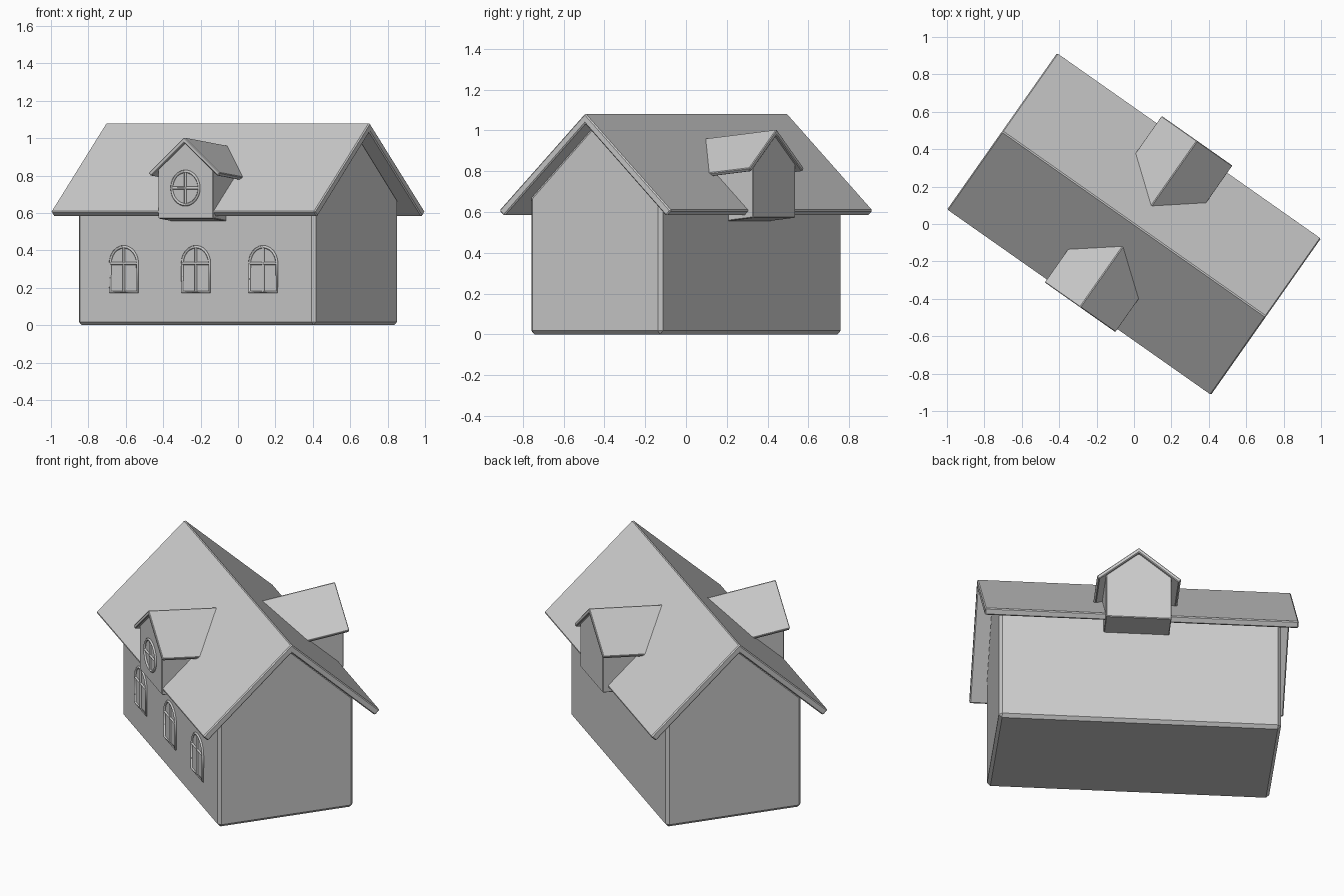
import bpy, bmesh
from math import sin, cos, pi, radians
from mathutils import Matrix, Vector

if "Cube" in bpy.data.objects:
    bpy.data.objects.remove(bpy.data.objects["Cube"])

TURN = Matrix.Rotation(radians(-35.1), 4, 'Z')   # whole house is turned


def add(name, mesh, bevel=0):
    ob = bpy.data.objects.new(name, mesh)
    bpy.context.collection.objects.link(ob)
    ob.matrix_world = TURN
    if bevel:
        m = ob.modifiers.new("Bevel", 'BEVEL')
        m.width, m.segments = bevel, 1
        m.limit_method, m.angle_limit = 'ANGLE', radians(50)
    return ob


def prism(name, profile, start, end, place, bevel=0):
    """Extrude a 2D profile from start to end; place(across, depth, z) gives the point."""
    bm = bmesh.new()
    a = [bm.verts.new(place(p, start, z)) for p, z in profile]
    b = [bm.verts.new(place(p, end, z)) for p, z in profile]
    n = len(profile)
    bm.faces.new(a)
    bm.faces.new(b)
    for i in range(n):
        j = (i + 1) % n
        bm.faces.new((a[i], a[j], b[j], b[i]))
    bmesh.ops.recalc_face_normals(bm, faces=bm.faces)
    mesh = bpy.data.meshes.new(name)
    bm.to_mesh(mesh)
    bm.free()
    return add(name, mesh, bevel)


def frame(name, outline, bars, y):
    """Window frame swept from a closed outline plus straight bars."""
    cu = bpy.data.curves.new(name, 'CURVE')
    cu.dimensions = '3D'
    cu.bevel_depth, cu.bevel_resolution, cu.use_fill_caps = 0.008, 0, True
    for pts, closed in [(outline, True)] + [(b, False) for b in bars]:
        sp = cu.splines.new('POLY')
        sp.points.add(len(pts) - 1)
        for q, (x, z) in zip(sp.points, pts):
            q.co = (x, y, z, 1)
        sp.use_cyclic_u = closed
    tmp = bpy.data.objects.new("tmp", cu)
    mesh = bpy.data.meshes.new_from_object(tmp)
    bpy.data.objects.remove(tmp)
    return add(name, mesh)


def along(p, d, z):
    return (d, p, z)


# Gabled walls and main roof
prism("walls", [(-.394, 0), (.394, 0), (.394, .672), (0, 1.04), (-.394, .672)],
      -.775, .775, along, .018)
prism("main_roof", [(0, 1.083), (.515, .607), (.486, .58), (0, 1.032),
                    (-.486, .58), (-.515, .607)], -.862, .862, along, .006)

# Dormers, front and back, falling slightly towards the ridge
CX = .02
for side, sign, out in (("front", -1, 0), ("back", 1, .028)):
    def place(p, d, z):
        return (CX + p, sign * d, z - (.53 - min(d, .53)) * .11)
    prism(side + "_dormer_body", [(-.18, .572), (.18, .572), (.18, .84),
                                  (0, .985), (-.18, .84)], .515 + out, .2, place, .004)
    prism(side + "_dormer_roof", [(0, 1.005), (.233, .815), (.219, .798), (0, .976),
                                  (-.219, .798), (-.233, .815)], .53 + out, .1, place, .004)

# Arched windows along the front wall
R, Z0, Z1 = .089, .178, .33
for i, x in enumerate((-.468, .003, .443)):
    arch = [(x - R, Z0), (x + R, Z0)] + [(x + R * cos(t * pi / 12), Z1 + R * sin(t * pi / 12))
                                         for t in range(13)]
    frame("arched_window_%d" % (i + 1), arch,
          [[(x, Z0), (x, Z1 + R)], [(x - R, Z1), (x + R, Z1)]], -.396)

# Round window in the front dormer
ZC = .733
ring = [(CX + R * cos(t * pi / 16), ZC + R * sin(t * pi / 16)) for t in range(32)]
frame("round_window", ring, [[(CX, ZC - R), (CX, ZC + R)], [(CX - R, ZC), (CX + R, ZC)]], -.518)
